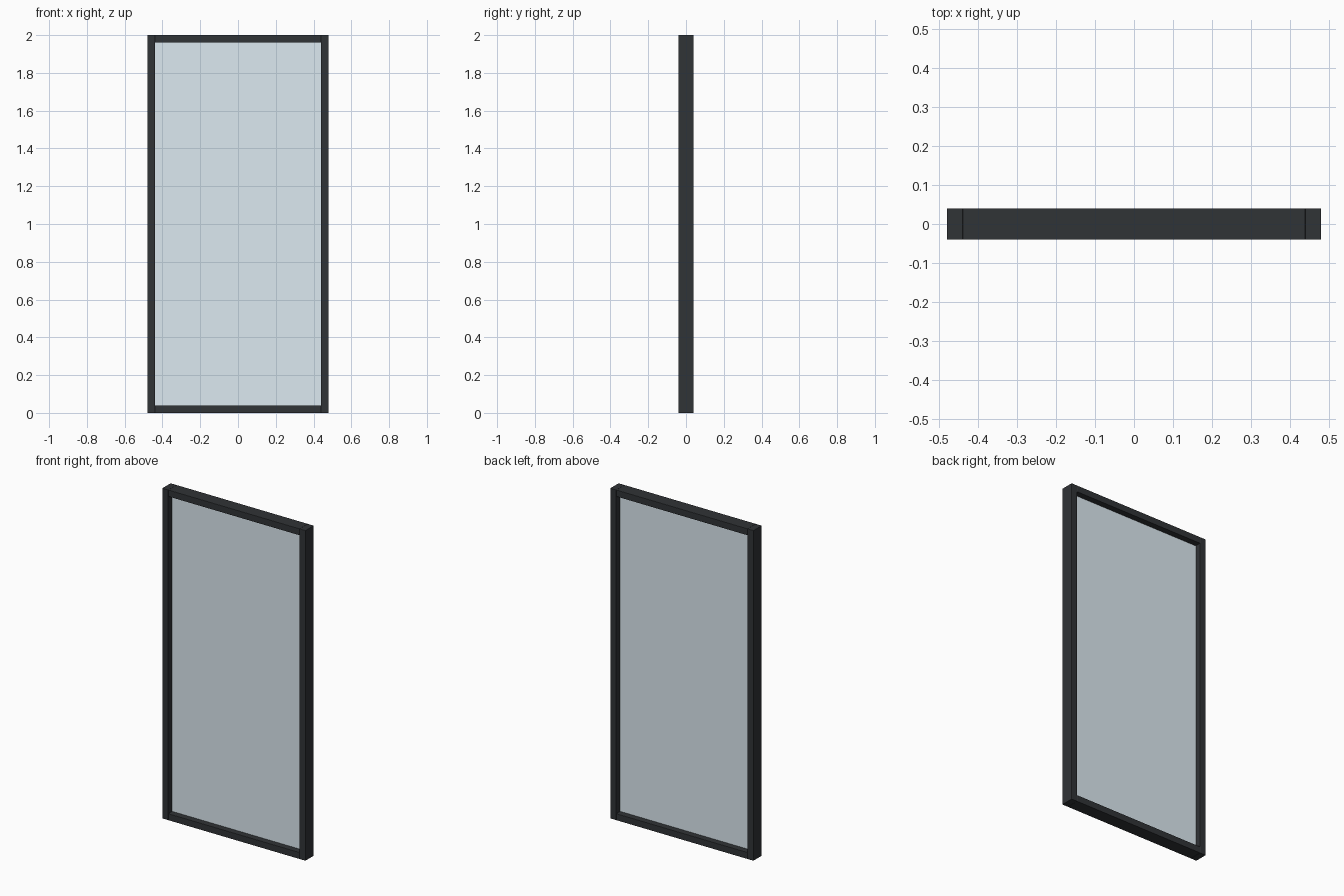
import bpy

if "Cube" in bpy.data.objects:
    bpy.data.objects.remove(bpy.data.objects["Cube"])

W, D, H, T = 0.96, 0.08, 2.0, 0.04   # overall width, depth, height, bar width
GLASS_T = 0.006


def material(name, color):
    m = bpy.data.materials.new(name)
    m.diffuse_color = color
    m.use_nodes = True
    m.node_tree.nodes["Principled BSDF"].inputs["Base Color"].default_value = m.diffuse_color
    return m


def box(name, size, center, mat, bevel=0.0):
    bpy.ops.mesh.primitive_cube_add(size=1, location=center)
    ob = bpy.context.object
    ob.name = name
    ob.scale = size
    bpy.ops.object.transform_apply(location=False, rotation=False, scale=True)
    ob.data.materials.append(mat)
    if bevel:
        mod = ob.modifiers.new("edge_bevel", 'BEVEL')
        mod.width = bevel
        mod.segments = 2
    return ob


frame_mat = material("dark_frame", (0.03, 0.033, 0.037, 1.0))
glass_mat = material("clear_glass", (0.72, 0.82, 0.88, 0.35))

# Full-height side stiles
for side, s in (("left", -1), ("right", 1)):
    box(f"{side}_stile", (T, D, H), (s * (W - T) / 2, 0, H / 2), frame_mat, 0.002)

# Rails fitted between the stiles
for end, z in (("bottom", T / 2), ("top", H - T / 2)):
    box(f"{end}_rail", (W - 2 * T, D, T), (0, 0, z), frame_mat, 0.002)

# Thin glass pane centred in the frame depth
box("glass_pane", (W - 2 * T, GLASS_T, H - 2 * T), (0, 0, H / 2), glass_mat)
